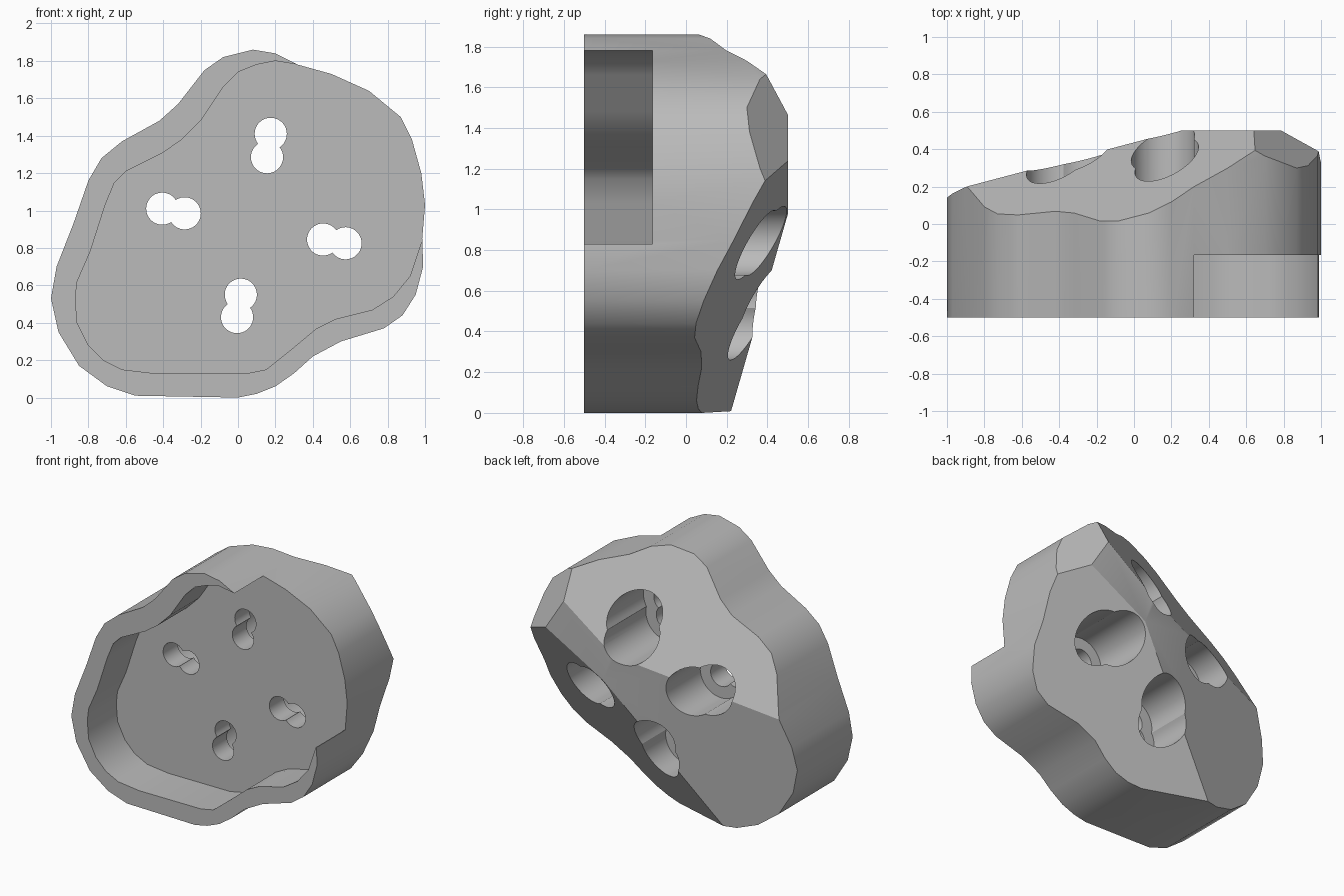
import bpy, bmesh
from math import acos, atan2, cos, sin, pi
from mathutils import Vector

default_cube = bpy.data.objects.get("Cube")
if default_cube:
    bpy.data.objects.remove(default_cube, do_unlink=True)

FRONT, BACK = -0.5, 0.5
RECESS_FLOOR, LEDGE = -0.165, 0.0


def prism(name, outline, y_start, y_end):
    """Extrude an (x, z) outline along y into a closed solid."""
    bm = bmesh.new()
    base = bm.faces.new([bm.verts.new((x, y_start, z)) for x, z in outline])
    side = bmesh.ops.extrude_face_region(bm, geom=[base])["geom"]
    moved = [item for item in side if isinstance(item, bmesh.types.BMVert)]
    bmesh.ops.translate(bm, verts=moved, vec=(0, y_end - y_start, 0))
    bmesh.ops.recalc_face_normals(bm, faces=bm.faces)
    mesh = bpy.data.meshes.new(name)
    bm.to_mesh(mesh)
    bm.free()
    obj = bpy.data.objects.new(name, mesh)
    bpy.context.collection.objects.link(obj)
    return obj


def slice_back(obj, planes):
    """Trim the solid to y <= a + b*x + c*z for every plane."""
    bm = bmesh.new()
    bm.from_mesh(obj.data)
    for a, b, c in planes:
        cut = bmesh.ops.bisect_plane(
            bm, geom=bm.verts[:] + bm.edges[:] + bm.faces[:],
            plane_co=(0, a, 0), plane_no=Vector((-b, 1, -c)).normalized(),
            clear_outer=True)
        rim = [e for e in cut["geom_cut"] if isinstance(e, bmesh.types.BMEdge)]
        bmesh.ops.holes_fill(bm, edges=rim, sides=0)
    bmesh.ops.recalc_face_normals(bm, faces=bm.faces)
    bm.to_mesh(obj.data)
    bm.free()


def subtract(obj, cutter):
    """Cut one solid out of another and discard the cutter."""
    cutter.hide_render = True
    bpy.context.view_layer.objects.active = obj
    mod = obj.modifiers.new("cut", "BOOLEAN")
    mod.operation = "DIFFERENCE"
    mod.solver = "EXACT"
    mod.object = cutter
    bpy.ops.object.modifier_apply(modifier=mod.name)
    bpy.data.objects.remove(cutter, do_unlink=True)


def double_circle(first, second, radius, steps=28):
    """Outline of two overlapping circles of equal radius."""
    dx, dz = second[0] - first[0], second[1] - first[1]
    heading = atan2(dz, dx)
    gap = acos(Vector((dx, dz)).length / 2 / radius)
    points = []
    for (cx, cz), turn in ((first, heading), (second, heading + pi)):
        for i in range(steps):
            angle = turn + gap + (2 * pi - 2 * gap) * i / steps
            points.append((cx + radius * cos(angle), cz + radius * sin(angle)))
    return points


# Body: irregular rounded outline, clockwise from the top
body_outline = [
    (.08, 1.86), (.2, 1.84), (.32, 1.78), (.5, 1.73), (.7, 1.64), (.87, 1.5),
    (.93, 1.38), (.98, 1.2), (1, 1.03), (.985, .85), (.99, .7), (.95, .55),
    (.88, .44), (.78, .37), (.55, .3), (.4, .22), (.3, .13), (.2, .06),
    (.1, .02), (0, 0), (-.55, .01), (-.7, .06), (-.85, .17), (-.96, .35),
    (-1, .53), (-.97, .7), (-.88, .93), (-.8, 1.16), (-.73, 1.28),
    (-.62, 1.37), (-.42, 1.48), (-.32, 1.57), (-.18, 1.75), (-.08, 1.82)]
body = prism("faceted_body", body_outline, FRONT, BACK)

# Back facets: upper slope, left slope, lower right slope, corner chamfer
slice_back(body, [(1.05, .4, -.55), (.33, .24, .095),
                  (.08, -.3, .53), (1.76, -.8, -.51)])

# Front recess, open through the upper right wall
recess_outline = [
    (.32, 1.78), (.2, 1.8), (.1, 1.78), (0, 1.74), (-.08, 1.66), (-.2, 1.48),
    (-.3, 1.38), (-.4, 1.31), (-.6, 1.21), (-.66, 1.15), (-.71, 1.03),
    (-.79, .78), (-.86, .62), (-.87, .53), (-.86, .4), (-.8, .28),
    (-.72, .2), (-.62, .15), (-.45, .13), (.05, .13), (.15, .15), (.3, .27),
    (.42, .37), (.52, .42), (.72, .47), (.83, .54), (.92, .65), (.98, .83),
    (1.2, .83), (1.2, 2), (.32, 2)]
subtract(body, prism("recess_cutter", recess_outline, FRONT - 1, RECESS_FLOOR))

# Four double bolt holes, each with a wider counterbore from the back
bolt_pairs = [((.175, 1.41), (.155, 1.285)), ((-.405, 1.01), (-.285, .985)),
              ((.455, .845), (.575, .825)), ((-.005, .43), (.015, .55))]
for first, second in bolt_pairs:
    bore = double_circle(first, second, .17)
    through = double_circle(first, second, .086)
    subtract(body, prism("counterbore_cutter", bore, LEDGE, BACK + 1))
    subtract(body, prism("bolt_cutter", through, FRONT - 1, BACK + 1))

# Material
grey = bpy.data.materials.new("plain_grey")
grey.use_nodes = True
colour = (.5, .5, .5, 1)
grey.diffuse_color = colour
grey.node_tree.nodes["Principled BSDF"].inputs["Base Color"].default_value = colour
body.data.materials.clear()
body.data.materials.append(grey)
for face in body.data.polygons:
    face.material_index = 0

# Smooth walls, crisp facet edges
bpy.ops.object.select_all(action="DESELECT")
body.select_set(True)
bpy.context.view_layer.objects.active = body
bpy.ops.object.shade_smooth_by_angle(angle=pi / 7)
